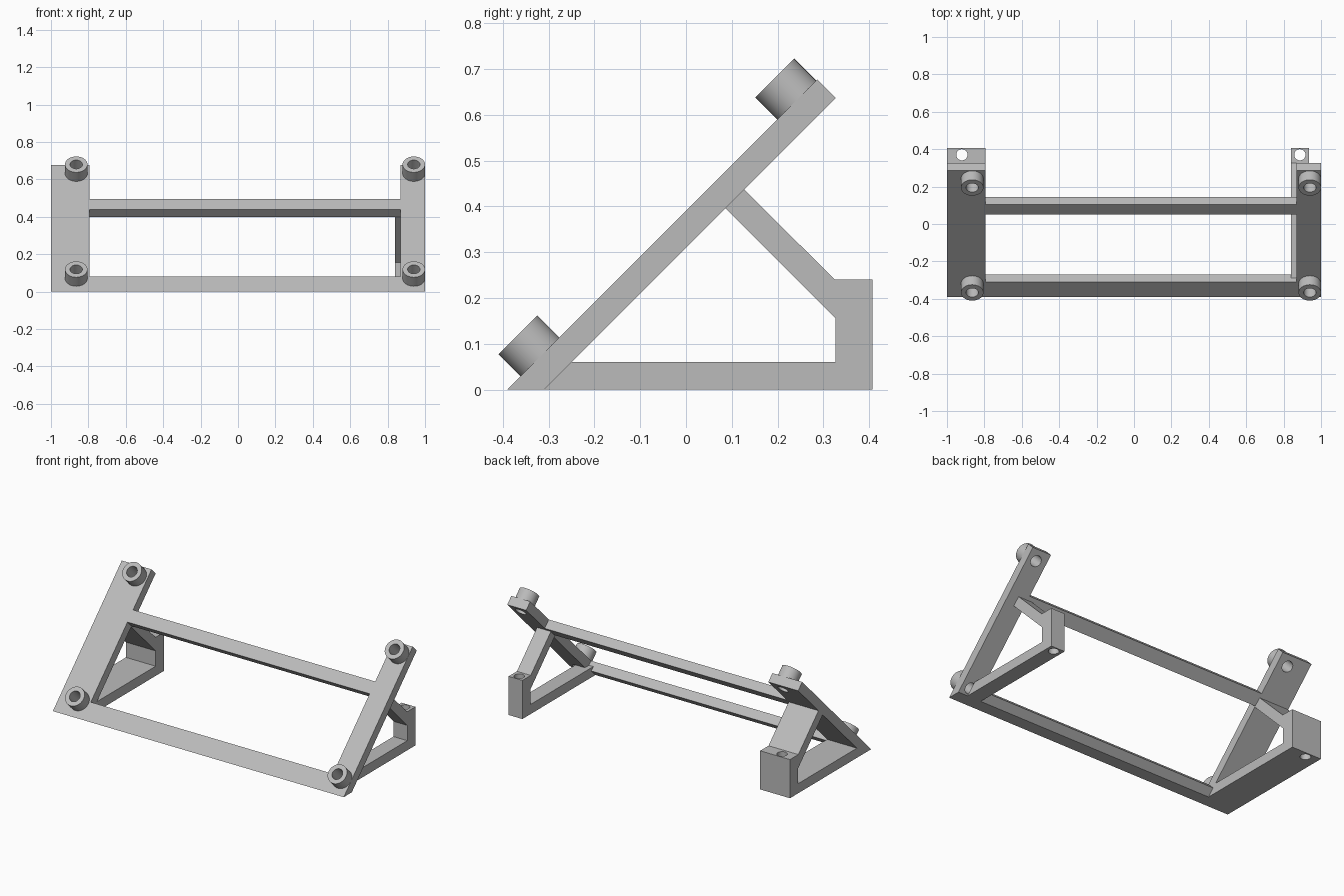
import bpy, bmesh, math
from mathutils import Vector, Matrix

cube = bpy.data.objects.get("Cube")
if cube:
    bpy.data.objects.remove(cube, do_unlink=True)

grey = bpy.data.materials.new("light grey")
grey.use_nodes = True
colour = (0.5, 0.5, 0.5, 1)
grey.diffuse_color = colour
grey.node_tree.nodes["Principled BSDF"].inputs["Base Color"].default_value = colour

NORMAL = Vector((0, -1, 1)).normalized()   # outward from the sloped front
TILT = Matrix.Rotation(math.radians(45), 4, 'X')


def add_object(name, bm):
    bmesh.ops.recalc_face_normals(bm, faces=bm.faces)
    mesh = bpy.data.meshes.new(name)
    bm.to_mesh(mesh)
    bm.free()
    mesh.materials.append(grey)
    obj = bpy.data.objects.new(name, mesh)
    bpy.context.collection.objects.link(obj)
    return obj


def prism(name, x0, x1, profile):
    """Extrude a (y, z) outline along x."""
    bm = bmesh.new()
    face = bm.faces.new([bm.verts.new((x0, y, z)) for y, z in profile])
    side = bmesh.ops.extrude_face_region(bm, geom=[face])["geom"]
    verts = [v for v in side if isinstance(v, bmesh.types.BMVert)]
    bmesh.ops.translate(bm, verts=verts, vec=(x1 - x0, 0, 0))
    return add_object(name, bm)


def cylinder(name, centre, radius, depth, tilt):
    bm = bmesh.new()
    bmesh.ops.create_cone(bm, cap_ends=True, segments=48, radius1=radius, radius2=radius,
                          depth=depth, matrix=Matrix.Translation(centre) @ tilt)
    return add_object(name, bm)


def drill(obj, centre, radius, depth, tilt):
    """Cut a round hole, then smooth its wall."""
    cutter = cylinder("drill", centre, radius, depth, tilt)
    cutter.hide_render = True
    mod = obj.modifiers.new("hole", 'BOOLEAN')
    mod.operation, mod.solver, mod.object = 'DIFFERENCE', 'EXACT', cutter
    bpy.ops.object.select_all(action='DESELECT')
    obj.select_set(True)
    bpy.context.view_layer.objects.active = obj
    bpy.ops.object.modifier_apply(modifier=mod.name)
    bpy.data.objects.remove(cutter, do_unlink=True)
    bpy.ops.object.shade_smooth_by_angle(angle=math.radians(30))


# Outlines seen from the side
FRONT, BACK = 0.39, 0.31                   # z - y on the two plate faces
plate = [(-FRONT, 0), (0.287, 0.677), (0.327, 0.637), (-BACK, 0)]
upper_bar = [(0.05, 0.44), (0.105, 0.495), (0.145, 0.455), (0.09, 0.40)]
lower_bar = [(-FRONT, 0), (-0.31, 0.08), (-0.27, 0.04), (-BACK, 0)]
support = [(-BACK, 0), (0.407, 0), (0.407, 0.24), (0.325, 0.24), (0.127, 0.437),
           (0.086, 0.396), (0.327, 0.155), (0.327, 0.06), (-0.25, 0.06)]

# Sloped cross bars, and the support toe that shows above the lower one
prism("upper_cross_bar", -0.795, 0.87, upper_bar)
prism("lower_cross_bar", -0.795, 0.87, lower_bar)
prism("left_support_toe", 0.84, 0.87, [(-BACK, 0), (-0.29, 0.06), (-0.25, 0.06)])

# Each side: plate span, support span, standoff x, foot hole x
sides = {"right": ((-1, -0.795), (-1, -0.795), -0.865, -0.92),
         "left": ((0.87, 1), (0.84, 0.935), 0.94, 0.887)}
for side, (plate_x, support_x, post_x, hole_x) in sides.items():
    side_plate = prism(side + "_plate", *plate_x, plate)
    leg = prism(side + "_support", *support_x, support)
    drill(leg, (hole_x, 0.37, 0.12), 0.03, 0.4, Matrix())
    # Hollow standoffs, drilled through the plate
    for level, y in (("lower", -0.319), ("upper", 0.242)):
        base = Vector((post_x, y, y + FRONT))
        post = cylinder(f"{side}_{level}_standoff", base + NORMAL * 0.034, 0.06, 0.068, TILT)
        for part in (post, side_plate):
            drill(part, base, 0.033, 0.3, TILT)
